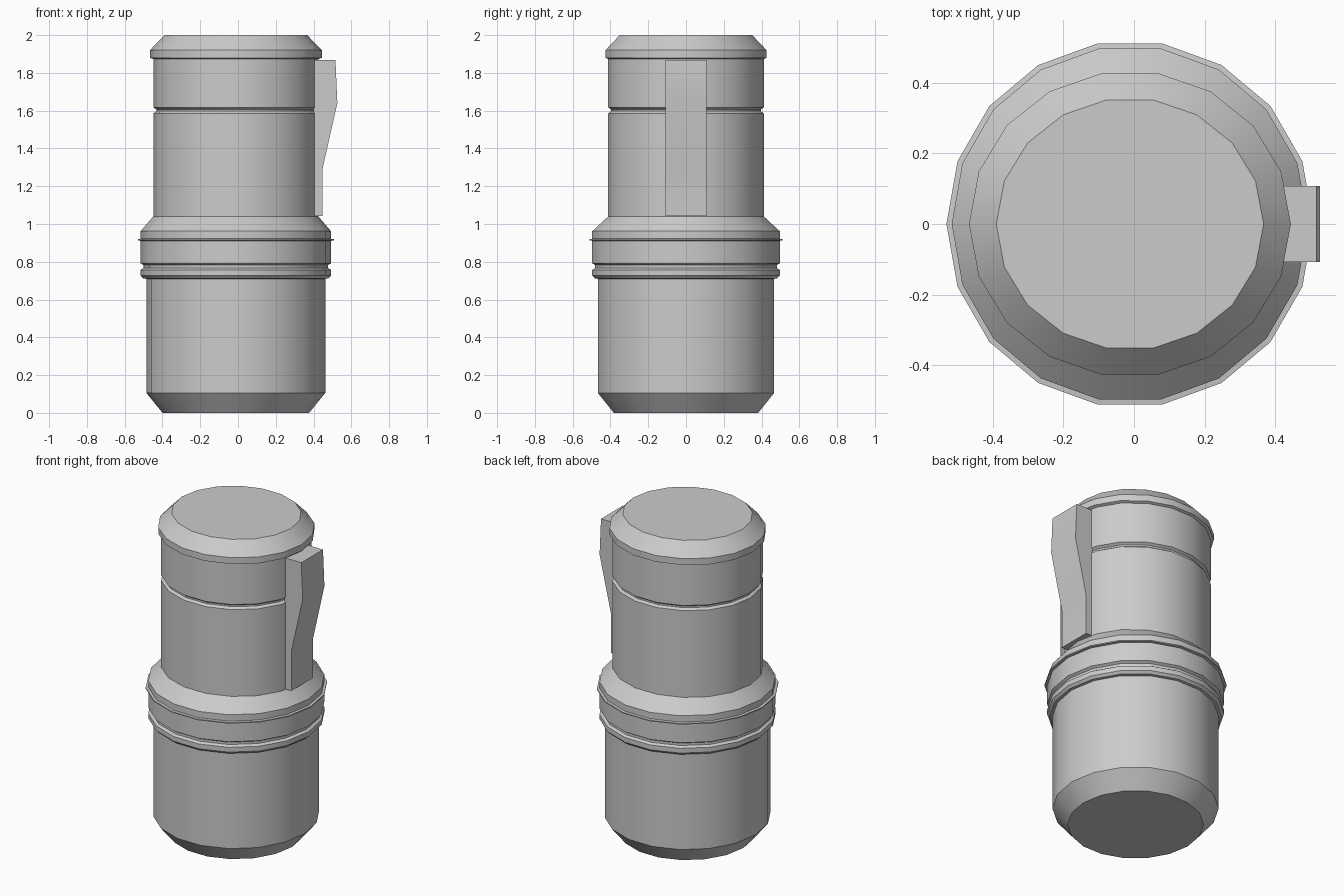
import bpy, bmesh, math

if "Cube" in bpy.data.objects:
    bpy.data.objects.remove(bpy.data.objects["Cube"])

SIDES = 18
CX = -0.0115  # the round body sits slightly left because of the side clip


def finish(name, bm):
    bmesh.ops.recalc_face_normals(bm, faces=bm.faces[:])
    mesh = bpy.data.meshes.new(name)
    bm.to_mesh(mesh)
    bm.free()
    obj = bpy.data.objects.new(name, mesh)
    bpy.context.collection.objects.link(obj)
    bpy.ops.object.select_all(action='DESELECT')
    obj.select_set(True)
    bpy.context.view_layer.objects.active = obj
    bpy.ops.object.shade_smooth_by_angle(angle=math.radians(30))
    return obj


def turned(name, profile, flatten=1.0, cap_bottom=False, cap_top=False):
    """Revolve (radius, z) points; flatten scales depth in y (number or one per point)."""
    bm = bmesh.new()
    rings = []
    for i, (r, z) in enumerate(profile):
        f = flatten[i] if isinstance(flatten, list) else flatten
        rings.append([bm.verts.new((CX + r * math.cos(2 * math.pi * k / SIDES),
                                    r * f * math.sin(2 * math.pi * k / SIDES), z))
                      for k in range(SIDES)])
    for a, b in zip(rings, rings[1:]):
        for k in range(SIDES):
            n = (k + 1) % SIDES
            bm.faces.new((a[k], a[n], b[n], b[k]))
    if cap_bottom:
        bm.faces.new(rings[0][::-1])
    if cap_top:
        bm.faces.new(rings[-1])
    # open shells: make sure normals point outward
    obj = finish(name, bm)
    p = obj.data.polygons[0]
    if p.normal.x * (p.center.x - CX) + p.normal.y * p.center.y < 0 and not cap_bottom:
        if profile[0][0] == profile[1][0]:
            obj.data.flip_normals()
    return obj


OVAL = 0.957  # upper half is slightly narrower in depth

# Lower cup with chamfered foot
turned("lower_cup", [(0.388, 0), (0.474, 0.106), (0.474, 0.71)], cap_bottom=True)

# Collar: grooved ring, thin flange and sloped shoulder
turned("collar", [(0.474, 0.71), (0.49, 0.712), (0.504, 0.727), (0.504, 0.757),
                  (0.488, 0.767), (0.488, 0.782), (0.504, 0.792), (0.504, 0.911),
                  (0.519, 0.913), (0.519, 0.92), (0.504, 0.922), (0.504, 0.962),
                  (0.437, 1.04)], flatten=[1.0] * 12 + [OVAL])

# Upper barrel with one narrow groove
turned("upper_barrel", [(0.437, 1.04), (0.437, 1.586), (0.421, 1.597),
                        (0.421, 1.607), (0.437, 1.618), (0.437, 1.873)], flatten=OVAL)

# Cap with chamfered top
turned("cap", [(0.437, 1.873), (0.455, 1.88), (0.455, 1.92), (0.378, 2.0)],
       flatten=[OVAL, 0.952, 0.952, 0.943], cap_top=True)

# Side clip: extruded bent profile
bm = bmesh.new()
outline = [(0.40, 1.042), (0.447, 1.042), (0.447, 1.29), (0.526, 1.64), (0.516, 1.867), (0.40, 1.867)]
face = bm.faces.new([bm.verts.new((x, -0.108, z)) for x, z in outline])
ext = bmesh.ops.extrude_face_region(bm, geom=[face])
bmesh.ops.translate(bm, vec=(0, 0.216, 0),
                    verts=[v for v in ext["geom"] if isinstance(v, bmesh.types.BMVert)])
if not face.is_valid or len(bm.faces) < 8:
    bmesh.ops.holes_fill(bm, edges=bm.edges[:])
finish("side_clip", bm)
